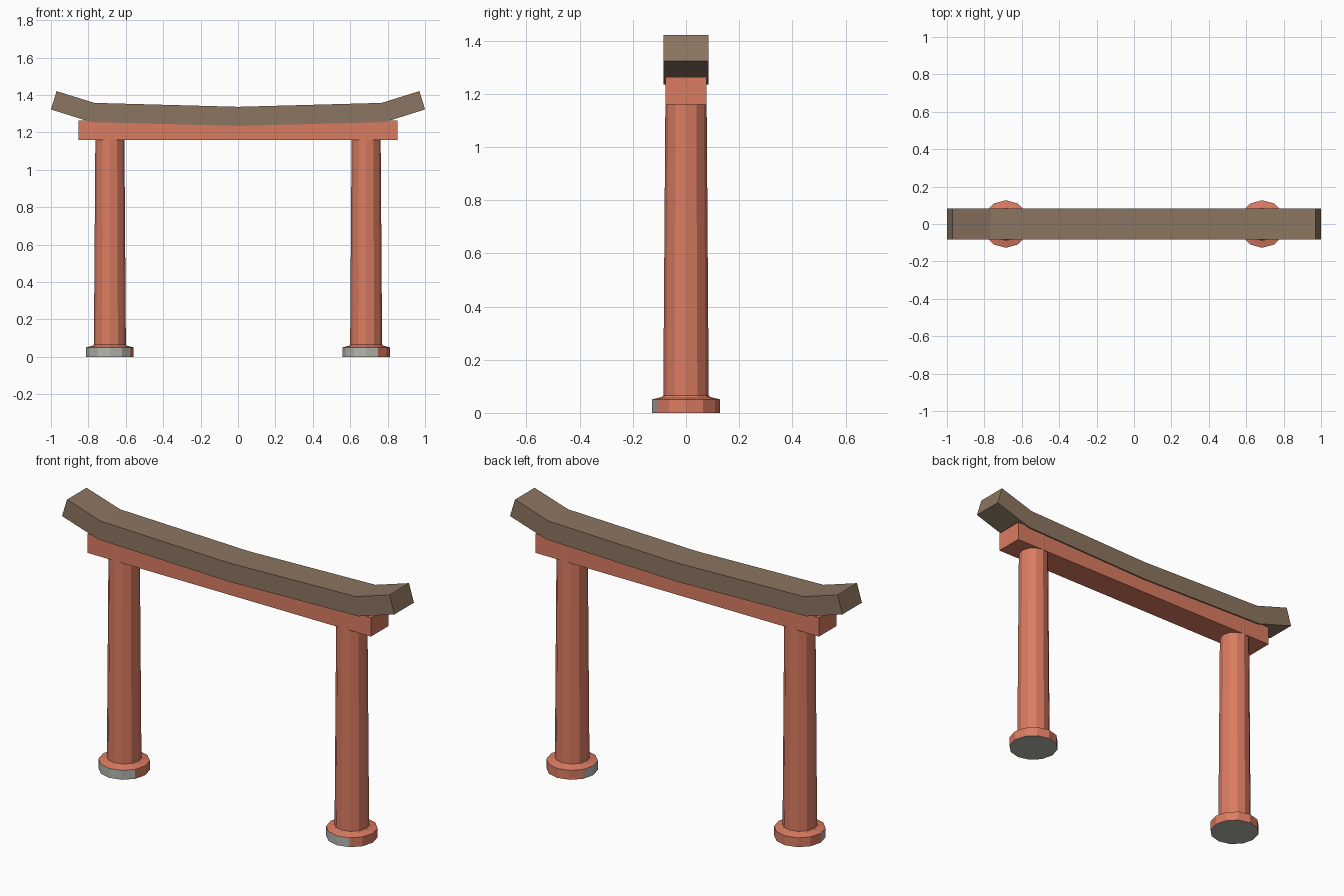
import bpy, bmesh, math

if "Cube" in bpy.data.objects:
    bpy.data.objects.remove(bpy.data.objects["Cube"])


def material(name, rgb):
    m = bpy.data.materials.new(name)
    m.diffuse_color = (*rgb, 1)
    m.use_nodes = True
    m.node_tree.nodes["Principled BSDF"].inputs["Base Color"].default_value = m.diffuse_color
    return m


RED = material("red_paint", (0.70, 0.20, 0.12))
BROWN = material("dark_wood", (0.26, 0.18, 0.12))
STONE = material("stone", (0.46, 0.46, 0.42))


def finish(name, bm, *mats):
    bmesh.ops.recalc_face_normals(bm, faces=bm.faces)
    mesh = bpy.data.meshes.new(name)
    bm.to_mesh(mesh)
    bm.free()
    for m in mats:
        mesh.materials.append(m)
    ob = bpy.data.objects.new(name, mesh)
    bpy.context.collection.objects.link(ob)
    return ob


# Twelve-sided post: footing, sloped collar and tapered shaft from one profile
def post(name, x, grey_from):
    profile = [(0.127, 0), (0.127, 0.051), (0.091, 0.060), (0.0855, 0.066), (0.077, 1.26)]
    n = 12
    bm = bmesh.new()
    rings = [[bm.verts.new((x + r * math.cos(math.tau * i / n),
                            r * math.sin(math.tau * i / n), z)) for i in range(n)]
             for r, z in profile]
    bm.faces.new(rings[0]).material_index = 1
    bm.faces.new(rings[-1])
    for k in range(len(rings) - 1):
        a, b = rings[k], rings[k + 1]
        for i in range(n):
            j = (i + 1) % n
            f = bm.faces.new((a[i], a[j], b[j], b[i]))
            # five footing sides are bare stone
            if k == 0 and (i - grey_from) % n < 5:
                f.material_index = 1
    finish(name, bm, RED, STONE)


post("left_post", -0.685, 6)
post("right_post", 0.685, 5)

# Straight lintel across the posts
bm = bmesh.new()
bmesh.ops.create_cube(bm, size=1)
for v in bm.verts:
    v.co = (v.co.x * 1.706, v.co.y * 0.153, 1.2115 + v.co.z * 0.103)
finish("lintel", bm, RED)

# Upswept top beam: mirrored half profile of (x, top z) and (x, bottom z) pairs
half = [((0, 1.337), (0, 1.235)),
        ((0.768, 1.358), (0.784, 1.255)),
        ((0.970, 1.421), (1.0, 1.323))]
sections = [((-t[0], t[1]), (-b[0], b[1])) for t, b in half[:0:-1]] + half
bm = bmesh.new()
loops = []
for t, b in sections:
    loops.append([bm.verts.new((p[0], y, p[1]))
                  for p, y in ((t, -0.084), (t, 0.084), (b, 0.084), (b, -0.084))])
for a, b in zip(loops, loops[1:]):
    for i in range(4):
        j = (i + 1) % 4
        bm.faces.new((a[i], a[j], b[j], b[i]))
bm.faces.new(loops[0])
bm.faces.new(loops[-1])
finish("top_beam", bm, BROWN)
